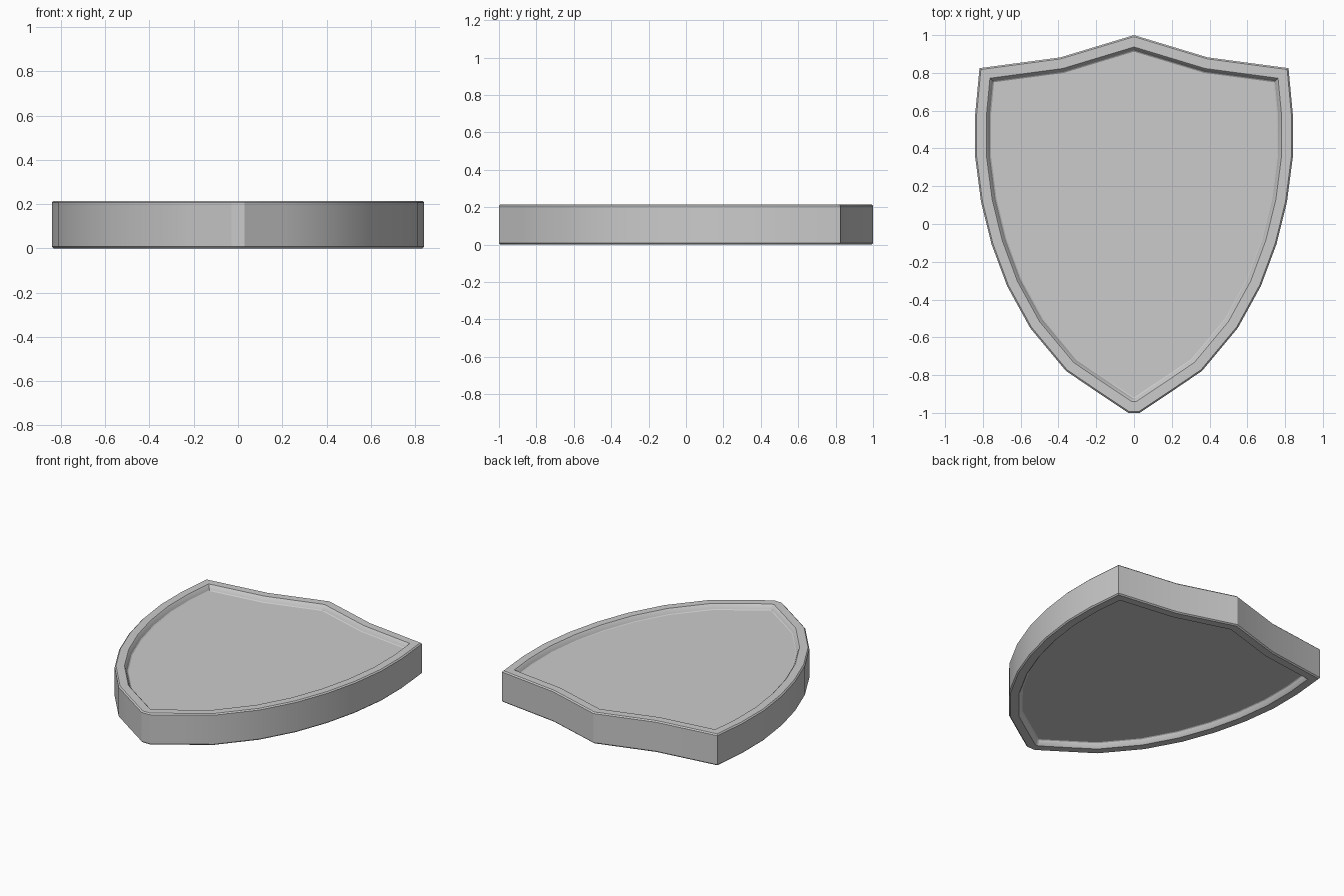
import bpy, bmesh
from mathutils import Vector

if "Cube" in bpy.data.objects:
    bpy.data.objects.remove(bpy.data.objects["Cube"])

# Right half of the outline, top peak to bottom tip
half = [(0.39, 0.882), (0.818, 0.825), (0.841, 0.58), (0.841, 0.355),
        (0.81, 0.118), (0.755, -0.105), (0.672, -0.328), (0.55, -0.55),
        (0.36, -0.778), (0.217, -0.875), (0.03, -1.0)]
outline = [Vector(p) for p in
           [(0, 1.0)] + half + [(-x, y) for x, y in reversed(half)]]
H = 0.215


def inset(points, d):
    """Mitred inward offset of a clockwise outline."""
    out = []
    n = len(points)
    for i, p in enumerate(points):
        a = (p - points[i - 1]).normalized()
        b = (points[(i + 1) % n] - p).normalized()
        na, nb = Vector((a.y, -a.x)), Vector((b.y, -b.x))
        out.append(p + (na + nb) * d / (1 + na.dot(nb)))
    return out


# Cross-section (inset, depth below face): floor, recess wall, rim, outer bevel
section = [(0.084, 0.035), (0.078, 0.031), (0.067, 0.007), (0.06, 0.0),
           (0.008, 0.0), (0.0, 0.008)]
rings = [(d, H - z) for d, z in section] + [(d, z) for d, z in reversed(section)]

# Shield body: rings bridged into walls, floors capped front and back
bm = bmesh.new()
loops = [[bm.verts.new((p.x, p.y, z)) for p in inset(outline, d)] for d, z in rings]
n = len(outline)
for lo, hi in zip(loops, loops[1:]):
    for i in range(n):
        j = (i + 1) % n
        bm.faces.new((lo[i], lo[j], hi[j], hi[i]))
bm.faces.new(loops[0])
bm.faces.new(loops[-1])
bmesh.ops.recalc_face_normals(bm, faces=bm.faces)
mesh = bpy.data.meshes.new("shield")
bm.to_mesh(mesh)
bm.free()

shield = bpy.data.objects.new("shield", mesh)
bpy.context.collection.objects.link(shield)
bpy.context.view_layer.objects.active = shield
shield.select_set(True)
bpy.ops.object.shade_smooth_by_angle(angle=0.5)
